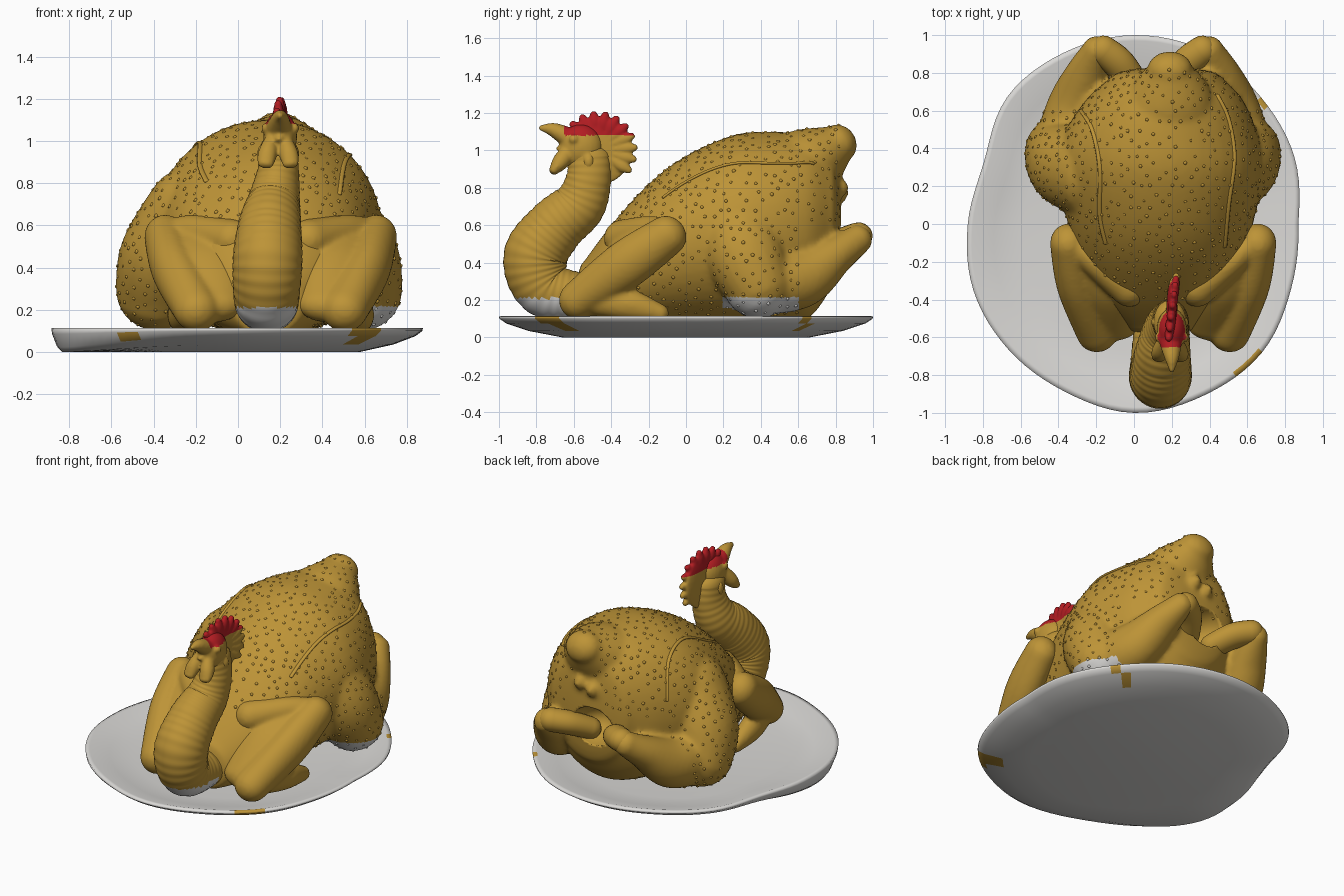
import bpy, bmesh, math, random
from mathutils import Vector, Matrix
from mathutils.bvhtree import BVHTree

random.seed(4)
cube = bpy.data.objects.get("Cube")
if cube:
    bpy.data.objects.remove(cube, do_unlink=True)


def material(name, rgb):
    m = bpy.data.materials.new(name)
    m.use_nodes = True
    m.diffuse_color = (*rgb, 1)
    m.node_tree.nodes["Principled BSDF"].inputs["Base Color"].default_value = (*rgb, 1)
    return m


GOLD = material("roast_gold", (0.51, 0.295, 0.038))
WHITE = material("plate_white", (0.70, 0.69, 0.67))
RED = material("comb_red", (0.45, 0.012, 0.016))


def smooth_points(pts, steps):
    """Catmull-Rom resampling of points with any number of components."""
    ext = [pts[0]] + list(pts) + [pts[-1]]
    out = []
    for i in range(len(pts) - 1):
        quad = list(zip(*ext[i:i + 4]))
        for k in range(steps):
            t = k / steps
            out.append([0.5 * (2 * b + (c - a) * t + (2 * a - 5 * b + 4 * c - d) * t * t
                               + (3 * b - a - 3 * c + d) * t ** 3) for a, b, c, d in quad])
    return out + [list(pts[-1])]


def bridge(bm, loops):
    """Skin a list of equal rings and close both ends."""
    count = len(loops[0])
    for lo, hi in zip(loops, loops[1:]):
        for j in range(count):
            n = (j + 1) % count
            bm.faces.new((lo[j], lo[n], hi[n], hi[j]))
    bm.faces.new(loops[0])
    bm.faces.new(loops[-1])


def sweep(bm, pts, sides=24, steps=8, cap=1.0, ripple=0.0, axis=None):
    """Round-ended tube; each point is x, y, z, half width, half depth."""
    rows = smooth_points(pts, steps)
    rings, dist = [], 0.0
    for i, row in enumerate(rows):
        c = Vector(row[:3])
        before, after = Vector(rows[max(i - 1, 0)][:3]), Vector(rows[min(i + 1, len(rows) - 1)][:3])
        t = axis or (after - before).normalized()
        dist += (c - before).length
        k = 1 + ripple * math.sin(dist * 160)
        rings.append((c, t, row[3] * k, row[4] * k))
    first, last = [], []
    for deg in (80, 60, 40, 20):
        s, k = math.sin(math.radians(deg)), math.cos(math.radians(deg))
        for end, store, sign in ((rings[0], first, -1), (rings[-1], last, 1)):
            c, t, a, b = end
            store.append((c + t * sign * cap * min(a, b) * s, t, a * k, b * k))
    loops = []
    for c, t, a, b in first + rings + last[::-1]:
        side = (Vector((1, 0, 0)) - t * t.x).normalized()
        up = side.cross(t)
        loops.append([bm.verts.new(c + side * a * math.cos(q) + up * b * math.sin(q))
                      for q in (math.tau * j / sides for j in range(sides))])
    bridge(bm, loops)


def ball(bm, centre, radii):
    bmesh.ops.create_uvsphere(bm, u_segments=24, v_segments=16, radius=1,
                              matrix=Matrix.Translation(centre) @ Matrix.Diagonal((*radii, 1)))


def build(name, bm, mats=(GOLD,), rule=None, voxel=0, cutter=None):
    """Make the object, optionally fuse its pieces, then colour faces by rule."""
    bmesh.ops.recalc_face_normals(bm, faces=bm.faces[:])
    me = bpy.data.meshes.new(name)
    bm.to_mesh(me)
    bm.free()
    ob = bpy.data.objects.new(name, me)
    bpy.context.collection.objects.link(ob)
    bpy.context.view_layer.objects.active = ob
    if voxel:
        mod = ob.modifiers.new("fuse", "REMESH")
        mod.mode, mod.voxel_size = "VOXEL", voxel
        mod = ob.modifiers.new("soften", "SMOOTH")
        mod.factor, mod.iterations = 0.5, 5
    if cutter:
        mod = ob.modifiers.new("hollow", "BOOLEAN")
        mod.operation, mod.object = "DIFFERENCE", cutter
    for mod in list(ob.modifiers):
        bpy.ops.object.modifier_apply(modifier=mod.name)
    me = ob.data
    me.materials.clear()
    for m in mats:
        me.materials.append(m)
    for p in me.polygons:
        p.material_index = rule(p.center) if rule else 0
        p.use_smooth = True
    return ob


# Serving plate: wavy outline, flared rim, drooping on one side
def plate_stain(c):
    r = c.xy.length
    outside = c.z > .04 and r > .8 and (c.z < .09 or r > .93)
    front = c.y < -.6 and (.53 < c.x < .67 or -.56 < c.x < -.45 and c.z < .08)
    return int(outside and (front or (c.x > 0 and .6 < c.y < .65)))


radii = [.87, .92, .95, .99, 1, .98, .95, .86, .88, .92, .94, .96, 1, .98, .96, .9]
outline = [r[0] for r in smooth_points([(r,) for r in radii + radii[:1]], 6)][:-1]
bm = bmesh.new()
loops = []
for scale, z, droop in ((.66, 0, 0), (.84, .035, 1), (.96, .075, .7), (.998, .1, .15), (1, .113, 0),
                        (.97, .114, 0), (.84, .078, 0), (.68, .06, 0)):
    ring = []
    for i, r in enumerate(outline):
        a = math.tau * i / len(outline)
        w = droop * max(0, math.cos(a - math.radians(200))) ** 4
        r *= scale + .8 * w * (.98 - scale)
        ring.append(bm.verts.new((r * math.cos(a), r * math.sin(a), z * (1 - w))))
    loops.append(ring)
bridge(bm, loops)
build("plate", bm, (WHITE, GOLD), plate_stain)

# Cavity cutter between the legs
bm = bmesh.new()
ball(bm, (.12, .84, .52), (.15, .2, .13))
cutter = build("cavity_cutter", bm)
cutter.hide_render = True


# Body with thighs, drumsticks and tail fused together
def thigh_white(c):
    return int(c.z < .215 and c.x > .45 and .2 < c.y < .6)


bm = bmesh.new()
feet = bmesh.new()
stations = [(-.55, .14, .18, .07, .40), (-.4, .14, .33, .06, .60), (-.2, .14, .43, .06, .82),
            (0, .14, .49, .06, .97), (.25, .14, .54, .06, 1.08), (.45, .14, .52, .06, 1.10),
            (.65, .16, .42, .1, 1.08), (.77, .17, .30, .25, 1.0)]
sweep(bm, [(x, y, (lo + hi) / 2, w, (hi - lo) / 2) for y, x, w, lo, hi in stations],
      sides=48, cap=.2, axis=Vector((0, 1, 0)))
sweep(bm, [(.18, .55, .87, .28, .22), (.19, .7, .96, .22, .18), (.19, .82, 1.04, .12, .105)], cap=.85)
for x, z in ((.12, .77), (.21, .8)):
    ball(bm, (x, .83, z), (.04, .04, .045))
for s in (-1, 1):
    def at(dx, *rest):
        return (.1 + s * dx, *rest)
    sweep(bm, [at(.34, .25, .68, .19, .22), at(.46, .31, .46, .2, .22), at(.485, .385, .29, .195, .19)])
    sweep(bm, [at(.46, .41, .29, .17, .17), at(.41, .62, .32, .15, .16),
               at(.345, .8, .44, .115, .105), at(.3, .92, .525, .075, .08)])
    # feet folded back into the cavity
    sweep(feet, [at(.265, .92, .54, .08, .075), at(.18, .85, .515, .085, .075), at(.1, .74, .46, .08, .07)])
body = build("body", bm, (GOLD, WHITE), thigh_white, voxel=.017, cutter=cutter)
build("tucked_feet", feet)
bpy.data.objects.remove(cutter, do_unlink=True)

# Skin folds laid along the back
probe = bmesh.new()
probe.from_mesh(body.data)
tree = BVHTree.FromBMesh(probe)
probe.free()
bm = bmesh.new()
for line in ([(-.15, -.1), (-.18, .05), (-.18, .3), (-.22, .5), (-.28, .6)],
             [(.48, -.12), (.5, .1), (.53, .35), (.5, .55), (.44, .68)]):
    path = []
    for x, y in smooth_points(line, 4):
        hit = tree.ray_cast(Vector((x, y, 2)), Vector((0, 0, -1)))[0]
        if hit:
            path.append((*hit, .013, .008))
    sweep(bm, path, sides=10, steps=2)
build("skin_folds", bm)

# Goose-pimple bumps scattered over the skin
spots = []
polys = body.data.polygons
for _ in range(6000):
    p = polys[random.randrange(len(polys))]
    c = p.center
    if c.y < -.4 or c.y > .82 or c.z < .12 or (c.y > .6 and c.z < .62):
        continue
    if all((c - o).length_squared > .0017 for o in spots):
        spots.append(c - p.normal * .003)
bm = bmesh.new()
for c in spots:
    bmesh.ops.create_icosphere(bm, subdivisions=1, radius=random.uniform(.008, .012),
                               matrix=Matrix.Translation(c))
build("skin_bumps", bm, (GOLD, WHITE), thigh_white)

# Folded wings on each side of the neck, webbed between the arm bones
for s, name in ((1, "left_wing"), (-1, "right_wing")):
    def at(dx, *rest):
        return (.155 + s * dx, *rest)
    bm = bmesh.new()
    sweep(bm, [at(.5, -.1, .545, .1, .11), at(.455, -.32, .39, .11, .13), at(.35, -.575, .2, .11, .105)])
    sweep(bm, [at(.47, -.11, .55, .07, .085), at(.36, -.2, .56, .08, .09), at(.18, -.34, .53, .1, .1)])
    sweep(bm, [at(.36, -.2, .52, .15, .08), at(.29, -.36, .41, .16, .09), at(.26, -.54, .22, .135, .08)])
    sweep(bm, [at(.36, -.52, .2, .08, .08), at(.42, -.32, .18, .07, .085), at(.42, -.14, .13, .05, .05)])
    build(name, bm, voxel=.014)

# Ringed neck curving up from the plate
bm = bmesh.new()
sweep(bm, [(.14, -.55, .22, .14, .12), (.135, -.75, .26, .155, .155), (.14, -.805, .43, .165, .17),
           (.15, -.7, .59, .15, .155), (.17, -.57, .71, .125, .14), (.19, -.52, .85, .1, .12),
           (.19, -.52, .97, .085, .115)], sides=40, steps=28, ripple=.009, cap=.7)
build("neck", bm, (GOLD, WHITE), lambda c: int(c.z < .21 and c.y < -.6))

# Head with beak, wattles, eyes and ear lobes
bm = bmesh.new()
ball(bm, (.2, -.56, 1.02), (.08, .115, .12))
sweep(bm, [(.195, -.63, 1.07, .06, .055), (.2, -.71, 1.11, .038, .038), (.2, -.775, 1.12, .014, .016)])
sweep(bm, [(.19, -.62, 1.01, .045, .035), (.195, -.68, 1.01, .02, .015)])
for s in (-1, 1):
    sweep(bm, [(.19 + s * .025, -.61, 1.02, .03, .04), (.19 + s * .05, -.67, .94, .045, .045),
               (.19 + s * .06, -.71, .89, .038, .025)], cap=.7)
    ball(bm, (.2 + s * .07, -.6, 1.06), (.02, .025, .025))
    ball(bm, (.19 + s * .075, -.52, .94), (.025, .03, .045))
build("head", bm, (GOLD, RED), lambda c: int(c.z > 1.08 and c.y > -.65), voxel=.009)

# Scalloped comb fanning over and behind the head
bm = bmesh.new()
ball(bm, (.2, -.47, 1.0), (.03, .185, .185))
for i in range(10):
    a = math.radians(134 - 18.5 * i)

    def out(r, w, d):
        y = -.47 + r * math.cos(a)
        return (.2 + .12 * (y + .47), y, 1.0 + r * math.sin(a), w, d)
    sweep(bm, [out(.08, .02, .02), out(.15, .026, .034), out(.195, .018, .02)], sides=16, steps=5)
build("comb", bm, (GOLD, RED), lambda c: int(c.z > 1.08), voxel=.007)
